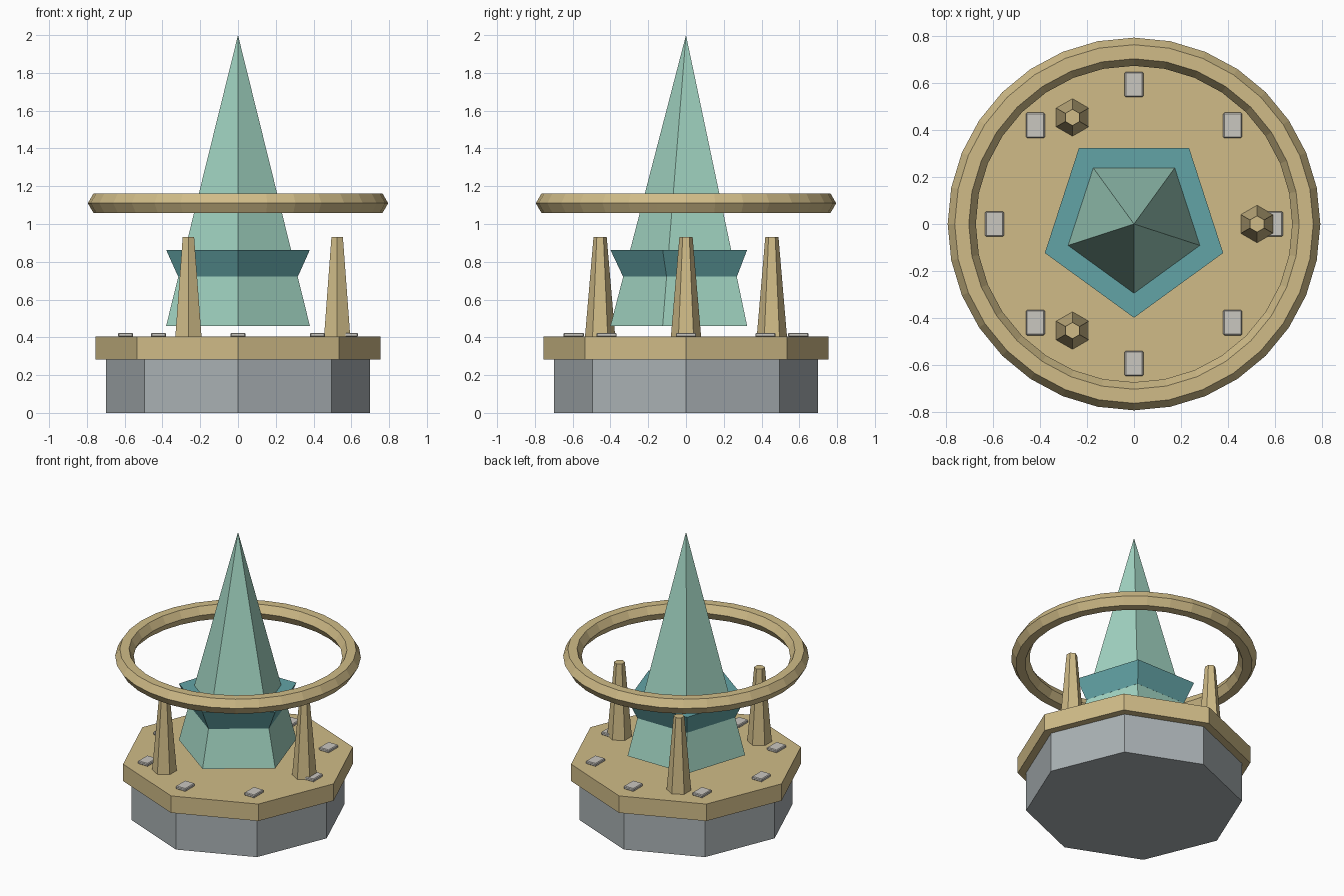
import bpy, bmesh, math
from math import sin, cos, pi

if "Cube" in bpy.data.objects:
    bpy.data.objects.remove(bpy.data.objects["Cube"])


def material(name, rgb):
    m = bpy.data.materials.new(name)
    m.diffuse_color = (*rgb, 1)
    m.use_nodes = True
    m.node_tree.nodes["Principled BSDF"].inputs["Base Color"].default_value = m.diffuse_color
    return m


STONE = material("grey stone", (0.40, 0.44, 0.456))
GOLD = material("pale gold", (0.63, 0.50, 0.245))
CRYSTAL = material("mint crystal", (0.36, 0.66, 0.54))
TEAL = material("teal", (0.124, 0.37, 0.38))
STUD = material("light silver", (0.59, 0.57, 0.525))


def finish(name, bm, mat, loc=(0, 0, 0)):
    bmesh.ops.recalc_face_normals(bm, faces=bm.faces)
    me = bpy.data.meshes.new(name)
    bm.to_mesh(me)
    bm.free()
    me.materials.append(mat)
    ob = bpy.data.objects.new(name, me)
    ob.location = loc
    bpy.context.collection.objects.link(ob)
    return ob


def frustum(name, sides, r0, r1, z0, z1, mat, xy=(0, 0), start=-pi / 2):
    """Straight-sided prism, taper or pyramid with a vertex at angle start."""
    bm = bmesh.new()

    def loop(r, z):
        return [bm.verts.new((r * cos(start + 2 * pi * i / sides),
                              r * sin(start + 2 * pi * i / sides), z))
                for i in range(sides)]

    low = loop(r0, z0)
    bm.faces.new(low[::-1])
    if r1 == 0:
        tip = bm.verts.new((0, 0, z1))
        for i in range(sides):
            bm.faces.new((low[i], low[(i + 1) % sides], tip))
    else:
        top = loop(r1, z1)
        bm.faces.new(top)
        for i in range(sides):
            j = (i + 1) % sides
            bm.faces.new((low[i], low[j], top[j], top[i]))
    return finish(name, bm, mat, (*xy, 0))


# Octagonal pedestal and overhanging plate
frustum("pedestal", 8, 0.70, 0.70, 0, 0.283, STONE)
frustum("plate", 8, 0.755, 0.755, 0.283, 0.404, GOLD)

# Floating five-sided crystal with a flared collar
frustum("crystal", 5, 0.40, 0, 0.461, 2.0, CRYSTAL)
frustum("crystal_collar", 5, 0.333, 0.40, 0.721, 0.863, TEAL)

# Three tapered prongs
for k in range(3):
    a = 2 * pi * k / 3
    frustum(f"prong_{k + 1}", 6, 0.08, 0.035, 0.404, 0.931, GOLD,
            (0.525 * cos(a), 0.525 * sin(a)))

# Eight chamfered studs around the plate
for k in range(8):
    a = 2 * pi * k / 8
    bm = bmesh.new()
    bmesh.ops.create_cube(bm, size=1)
    bmesh.ops.scale(bm, vec=(0.08, 0.108, 0.022), verts=bm.verts)
    bmesh.ops.bevel(bm, geom=bm.edges[:], offset=0.005, segments=1,
                    affect='EDGES')
    finish(f"stud_{k + 1}", bm, STUD,
           (0.595 * cos(a), 0.595 * sin(a), 0.413))

# Floating ring with a hexagonal cross-section
bpy.ops.mesh.primitive_torus_add(major_radius=0.735, minor_radius=0.06,
                                 major_segments=32, minor_segments=6,
                                 location=(0, 0, 1.11))
ring = bpy.context.object
ring.name = "halo_ring"
ring.data.materials.append(GOLD)
bpy.ops.object.shade_flat()
